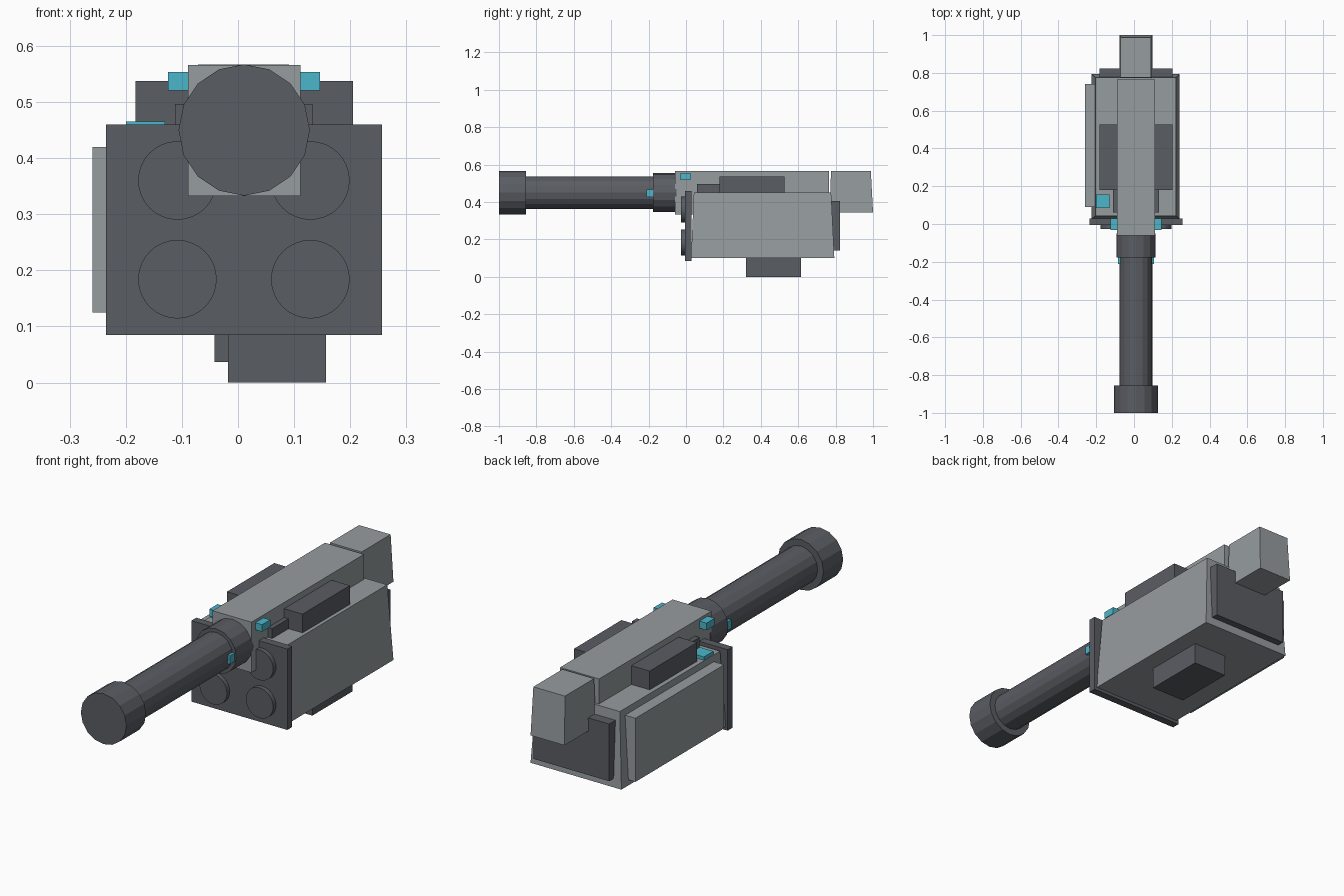
import bpy, bmesh, math
from mathutils import Matrix

cube = bpy.data.objects.get("Cube")
if cube:
    bpy.data.objects.remove(cube, do_unlink=True)


def material(name, rgb):
    m = bpy.data.materials.new(name)
    m.use_nodes = True
    m.diffuse_color = (*rgb, 1)
    m.node_tree.nodes["Principled BSDF"].inputs["Base Color"].default_value = (*rgb, 1)
    return m


GREY = material("light grey metal", (0.305, 0.332, 0.345))
DARK = material("dark grey metal", (0.102, 0.109, 0.125))
CYAN = material("cyan light", (0.07, 0.468, 0.597))
AXIS_X, AXIS_Z = 0.011, 0.45     # centre line of the barrel


def finish(name, bm, mat):
    mesh = bpy.data.meshes.new(name)
    bm.to_mesh(mesh)
    bm.free()
    mesh.materials.append(mat)
    obj = bpy.data.objects.new(name, mesh)
    bpy.context.collection.objects.link(obj)
    return obj


def box(name, mat, x, y, z, taper=(0, 0, 0)):
    """Box from ranges; taper insets the top at the sides, front and back."""
    bm = bmesh.new()
    bmesh.ops.create_cube(bm, size=1)
    side, front, back = taper
    for v in bm.verts:
        top = v.co.z > 0
        dx = side if top else 0
        dy0, dy1 = (front, back) if top else (0, 0)
        v.co = (x[0] + dx if v.co.x < 0 else x[1] - dx,
                y[0] + dy0 if v.co.y < 0 else y[1] - dy1,
                z[1] if top else z[0])
    return finish(name, bm, mat)


def cylinder(name, mat, x, z, radius, y, sides):
    """Cylinder lying along y."""
    bm = bmesh.new()
    place = Matrix.Translation((x, sum(y) / 2, z)) @ Matrix.Rotation(math.pi / 2, 4, "X")
    bmesh.ops.create_cone(bm, cap_ends=True, segments=sides, radius1=radius,
                          radius2=radius, depth=y[1] - y[0], matrix=place)
    return finish(name, bm, mat)


# Main housing and its panels
box("housing", GREY, (-0.224, 0.242), (0.027, 0.793), (0.10, 0.45), (0.02, 0.015, 0.017))
box("side_panel", GREY, (-0.259, -0.205), (0.09, 0.74), (0.125, 0.42))
box("front_plate", DARK, (-0.235, 0.257), (-0.006, 0.03), (0.085, 0.46))
box("back_plate", DARK, (-0.183, 0.205), (0.77, 0.824), (0.14, 0.405))

# Round covers on the front plate
for row, z in (("upper", 0.36), ("lower", 0.184)):
    for side, x in (("right", -0.108), ("left", 0.129)):
        cylinder(f"{row}_{side}_cover", DARK, x, z, 0.07, (-0.027, 0.0), 32)

# Receiver and rear block
box("receiver", GREY, (-0.089, 0.111), (-0.06, 0.764), (0.332, 0.566))
box("rear_block", GREY, (-0.077, 0.097), (0.769, 1.0), (0.345, 0.567), (0.006, 0.006, 0.012))

# Side boxes on top of the housing, spanning the receiver
box("top_side_boxes", DARK, (-0.183, 0.205), (0.18, 0.527), (0.44, 0.537))
box("top_front_boxes", DARK, (-0.112, 0.133), (0.06, 0.19), (0.44, 0.496))

# Underside blocks
box("bottom_block", DARK, (-0.018, 0.157), (0.32, 0.615), (0.0, 0.11))
box("bottom_side_block", DARK, (-0.042, -0.01), (0.37, 0.57), (0.037, 0.11))

# Barrel
for name, radius, y in (("barrel", 0.087, (-0.9, -0.1)),
                        ("barrel_collar", 0.104, (-0.177, -0.05)),
                        ("muzzle", 0.117, (-1.0, -0.856))):
    cylinder(name, DARK, AXIS_X, AXIS_Z, radius, y, 16)

# Lights
box("receiver_lights", CYAN, (-0.125, 0.146), (-0.032, 0.028), (0.52, 0.553))
box("housing_light", CYAN, (-0.2, -0.13), (0.085, 0.155), (0.44, 0.465))
box("barrel_lights", CYAN, (-0.085, 0.107), (-0.212, -0.17), (0.428, 0.467))
